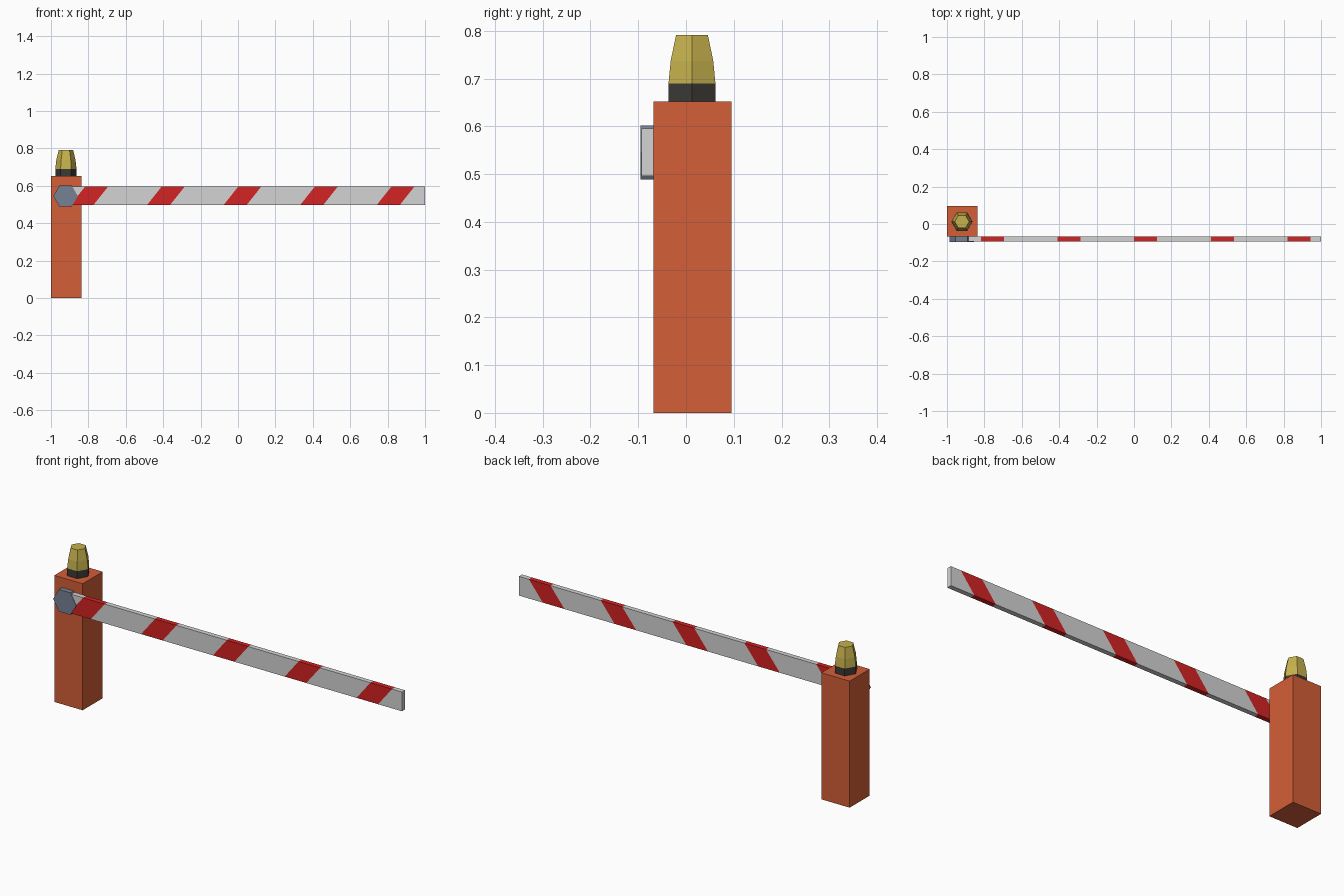
import bpy, bmesh, math
from mathutils import Matrix

if "Cube" in bpy.data.objects:
    bpy.data.objects.remove(bpy.data.objects["Cube"])


def material(name, r, g, b):
    m = bpy.data.materials.new(name)
    lin = [((c / 255 + 0.055) / 1.055) ** 2.4 for c in (r, g, b)]
    m.diffuse_color = (*lin, 1)
    m.use_nodes = True
    m.node_tree.nodes["Principled BSDF"].inputs["Base Color"].default_value = m.diffuse_color
    return m


ORANGE = material("orange paint", 212, 94, 55)
WHITE = material("pale grey paint", 212, 212, 212)
RED = material("red paint", 212, 35, 35)
YELLOW = material("lamp yellow", 198, 177, 77)
BLACK = material("dark rubber", 60, 58, 53)
STEEL = material("blue grey steel", 118, 129, 148)


def finish(name, bm, *mats):
    bmesh.ops.recalc_face_normals(bm, faces=bm.faces)
    mesh = bpy.data.meshes.new(name)
    bm.to_mesh(mesh)
    bm.free()
    for m in mats:
        mesh.materials.append(m)
    obj = bpy.data.objects.new(name, mesh)
    bpy.context.collection.objects.link(obj)
    return obj


def hex_stack(name, rings, loc, mat, rot=Matrix()):
    """Six-sided solid lofted through (radius, height) rings, corners on +-x."""
    bm = bmesh.new()
    loops = [[bm.verts.new((r * math.cos(i * math.pi / 3), r * math.sin(i * math.pi / 3), h))
              for i in range(6)] for r, h in rings]
    for a, b in zip(loops, loops[1:]):
        for i in range(6):
            j = (i + 1) % 6
            bm.faces.new((a[i], a[j], b[j], b[i]))
    bm.faces.new(loops[0])
    bm.faces.new(loops[-1])
    bm.transform(Matrix.Translation(loc) @ rot)
    return finish(name, bm, mat)


# Post
bm = bmesh.new()
bmesh.ops.create_cube(bm, size=1)
bm.transform(Matrix.Translation((-0.919, 0.0135, 0.326)) @ Matrix.Diagonal((0.162, 0.163, 0.652, 1)))
finish("post", bm, ORANGE)

# Warning lamp on its collar
lamp_at = (-0.92, 0.0125, 0)
hex_stack("lamp_collar", [(0.0567, 0.652), (0.0567, 0.69)], lamp_at, BLACK)
hex_stack("lamp", [(0.0567, 0.69), (0.0515, 0.737), (0.0385, 0.791)], lamp_at, YELLOW)

# Pivot plate on the front of the post
hex_stack("pivot", [(0.0655, 0), (0.0655, 0.027)], (-0.922, -0.068, 0.545), STEEL,
          Matrix.Rotation(math.pi / 2, 4, 'X'))

# Boom: slanted slices, every second one red
Z0, Z1, SLANT = 0.496, 0.595, 0.079
cuts = [(-0.92, -0.92)]
for k in range(5):
    x = -0.897 + 0.4095 * k
    cuts += [(x, x + SLANT), (x + 0.123, x + 0.123 + SLANT)]
cuts.append((1.0, 1.0))

bm = bmesh.new()
sections = [[bm.verts.new(p) for p in ((b, -0.093, Z0), (b, -0.068, Z0), (t, -0.068, Z1), (t, -0.093, Z1))]
            for b, t in cuts]
for n, (a, b) in enumerate(zip(sections, sections[1:])):
    for i in range(4):
        j = (i + 1) % 4
        bm.faces.new((a[i], a[j], b[j], b[i])).material_index = n % 2
bm.faces.new(sections[0])
bm.faces.new(sections[-1])
finish("boom", bm, WHITE, RED)
